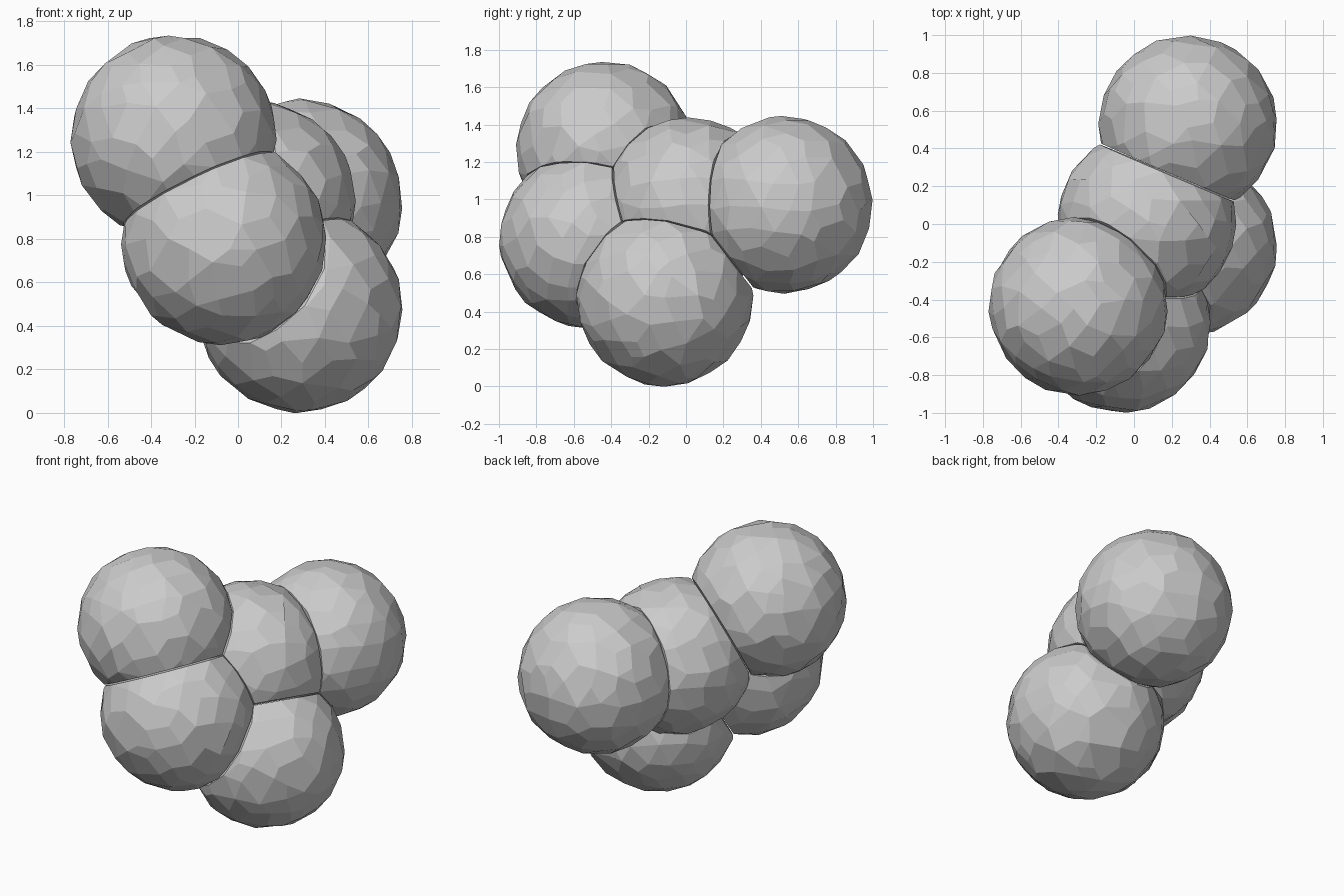
import bpy, bmesh, random
from mathutils import Vector

if "Cube" in bpy.data.objects:
    bpy.data.objects.remove(bpy.data.objects["Cube"])

random.seed(4)
R = 0.475
GAP = 0.004

# centre of every rounded lump in the cluster
LUMPS = {
    "upper_front_lump": Vector((-0.295, -0.435, 1.265)),
    "lower_front_lump": Vector((-0.065, -0.525, 0.785)),
    "bottom_lump": Vector((0.285, -0.115, 0.475)),
    "rear_lump": Vector((0.285, 0.525, 0.97)),
    "middle_lump": Vector((0.07, 0.02, 0.965)),
}


def faceted_ball(bm):
    """Ball with irregular flat facets."""
    bmesh.ops.create_icosphere(bm, subdivisions=3, radius=1)
    for v in bm.verts:
        j = Vector([random.uniform(-0.08, 0.08) for _ in range(3)])
        v.co = (v.co + j).normalized() * R * random.uniform(0.99, 1.005)
    bmesh.ops.delete(bm, geom=bm.faces[:] + bm.edges[:], context='EDGES_FACES')
    bmesh.ops.convex_hull(bm, input=bm.verts[:])
    bmesh.ops.dissolve_limit(bm, angle_limit=0.17, verts=bm.verts[:], edges=bm.edges[:])


def make_lump(name, centre):
    bm = bmesh.new()
    faceted_ball(bm)
    bmesh.ops.translate(bm, verts=bm.verts[:], vec=centre)
    # flatten against each touching neighbour
    for other in LUMPS.values():
        d = other - centre
        if 0 < d.length < 2 * R:
            n = d.normalized()
            cut = bmesh.ops.bisect_plane(
                bm, geom=bm.verts[:] + bm.edges[:] + bm.faces[:],
                plane_co=centre + d / 2 - n * GAP, plane_no=n, clear_outer=True)
            edges = [e for e in cut["geom_cut"] if isinstance(e, bmesh.types.BMEdge)]
            bmesh.ops.holes_fill(bm, edges=[e for e in edges if e.is_boundary], sides=0)
    bmesh.ops.recalc_face_normals(bm, faces=bm.faces[:])
    mesh = bpy.data.meshes.new(name)
    bm.to_mesh(mesh)
    bm.free()
    bpy.context.collection.objects.link(bpy.data.objects.new(name, mesh))


for name, centre in LUMPS.items():
    make_lump(name, centre)
